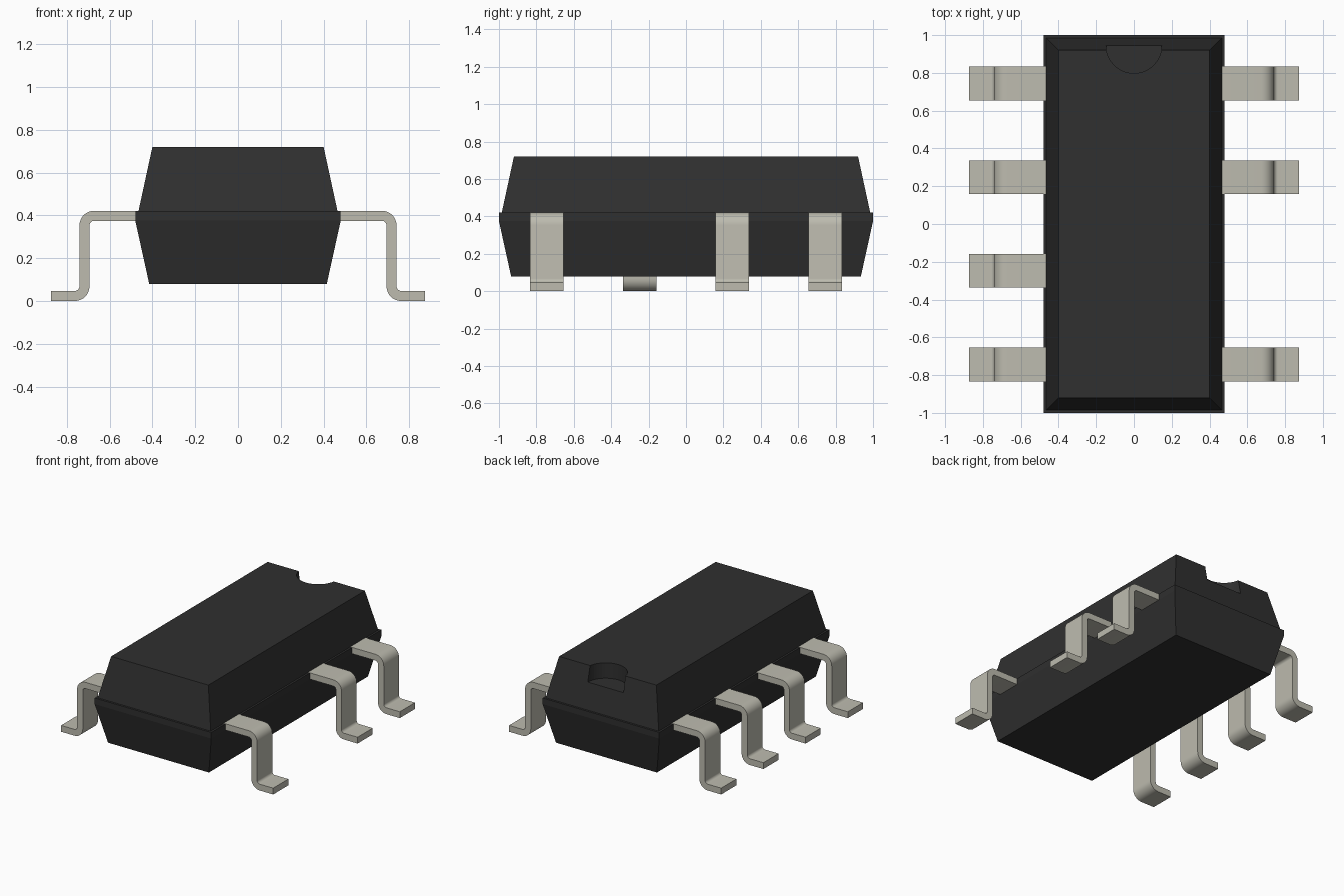
import bpy, bmesh, math

if "Cube" in bpy.data.objects:
    bpy.data.objects.remove(bpy.data.objects["Cube"], do_unlink=True)


def make_material(name, rgb, roughness):
    mat = bpy.data.materials.new(name)
    mat.use_nodes = True
    colour = (*rgb, 1.0)
    mat.diffuse_color = colour
    shader = mat.node_tree.nodes["Principled BSDF"]
    shader.inputs["Base Color"].default_value = colour
    shader.inputs["Roughness"].default_value = roughness
    return mat


BLACK = make_material("black plastic", (0.029, 0.029, 0.029), 0.6)
TIN = make_material("tinned metal", (0.51, 0.50, 0.43), 0.45)


def make_object(name, bm, mat):
    bmesh.ops.recalc_face_normals(bm, faces=bm.faces)
    mesh = bpy.data.meshes.new(name)
    bm.to_mesh(mesh)
    bm.free()
    mesh.materials.append(mat)
    obj = bpy.data.objects.new(name, mesh)
    bpy.context.collection.objects.link(obj)
    return obj


# Body: stacked rectangles (half width, half length, height)
def build_body():
    layers = [(0.415, 0.935, 0.08), (0.48, 1.0, 0.375), (0.48, 1.0, 0.42),
              (0.465, 0.985, 0.42), (0.40, 0.92, 0.72)]
    bm = bmesh.new()
    rings = [[bm.verts.new((sx * w, sy * l, z))
              for sx, sy in ((-1, -1), (1, -1), (1, 1), (-1, 1))]
             for w, l, z in layers]
    for low, high in zip(rings, rings[1:]):
        for i in range(4):
            j = (i + 1) % 4
            bm.faces.new((low[i], low[j], high[j], high[i]))
    bm.faces.new(rings[0][::-1])
    bm.faces.new(rings[-1])
    return make_object("body", bm, BLACK)


# Round orientation notch in the top edge at the back
def cut_notch(body):
    bm = bmesh.new()
    bmesh.ops.create_cone(bm, cap_ends=True, segments=48,
                          radius1=0.147, radius2=0.147, depth=0.3)
    bmesh.ops.translate(bm, verts=bm.verts, vec=(0, 0.945, 0.606 + 0.15))
    cutter = make_object("notch_cutter", bm, BLACK)
    cutter.hide_render = True
    mod = body.modifiers.new("notch", 'BOOLEAN')
    mod.operation = 'DIFFERENCE'
    mod.solver = 'EXACT'
    mod.object = cutter
    bpy.context.view_layer.objects.active = body
    bpy.ops.object.modifier_apply(modifier=mod.name)
    bpy.data.objects.remove(cutter, do_unlink=True)


def arc(cx, cz, radius, start, end, steps=8):
    angles = [math.radians(start + (end - start) * i / steps) for i in range(steps + 1)]
    return [(cx + radius * math.cos(a), cz + radius * math.sin(a)) for a in angles]


# Gull-wing pin: side profile extruded along y
OUTER, INNER = 0.068, 0.021
TOP, SHIN, TIP, PIN_WIDTH = 0.421, 0.741, 0.873, 0.178
THICK = OUTER - INNER


def build_pin(name, side, y):
    knee = (SHIN - OUTER, TOP - OUTER)
    ankle = (SHIN - THICK + OUTER, OUTER)
    profile = ([(0.45, TOP)] + arc(*knee, OUTER, 90, 0)
               + arc(*ankle, INNER, 180, 270)
               + [(TIP, THICK), (TIP, 0.0)]
               + arc(*ankle, OUTER, 270, 180)
               + arc(*knee, INNER, 0, 90) + [(0.45, TOP - THICK)])
    bm = bmesh.new()
    face = bm.faces.new([bm.verts.new((side * x, y - PIN_WIDTH / 2, z))
                         for x, z in profile])
    new = bmesh.ops.extrude_face_region(bm, geom=[face])["geom"]
    bmesh.ops.translate(bm, vec=(0, PIN_WIDTH, 0),
                        verts=[v for v in new if isinstance(v, bmesh.types.BMVert)])
    obj = make_object(name, bm, TIN)
    bpy.ops.object.select_all(action='DESELECT')
    obj.select_set(True)
    bpy.context.view_layer.objects.active = obj
    bpy.ops.object.shade_smooth_by_angle(angle=math.radians(30))


cut_notch(build_body())

# Four pins on one side, three on the other
PITCH = 0.496
for label, side, slots in (("right", -1, (0, 1, 2, 3)), ("left", 1, (0, 2, 3))):
    for slot in slots:
        build_pin(f"{label}_pin_{slot + 1}", side, (slot - 1.5) * PITCH)
